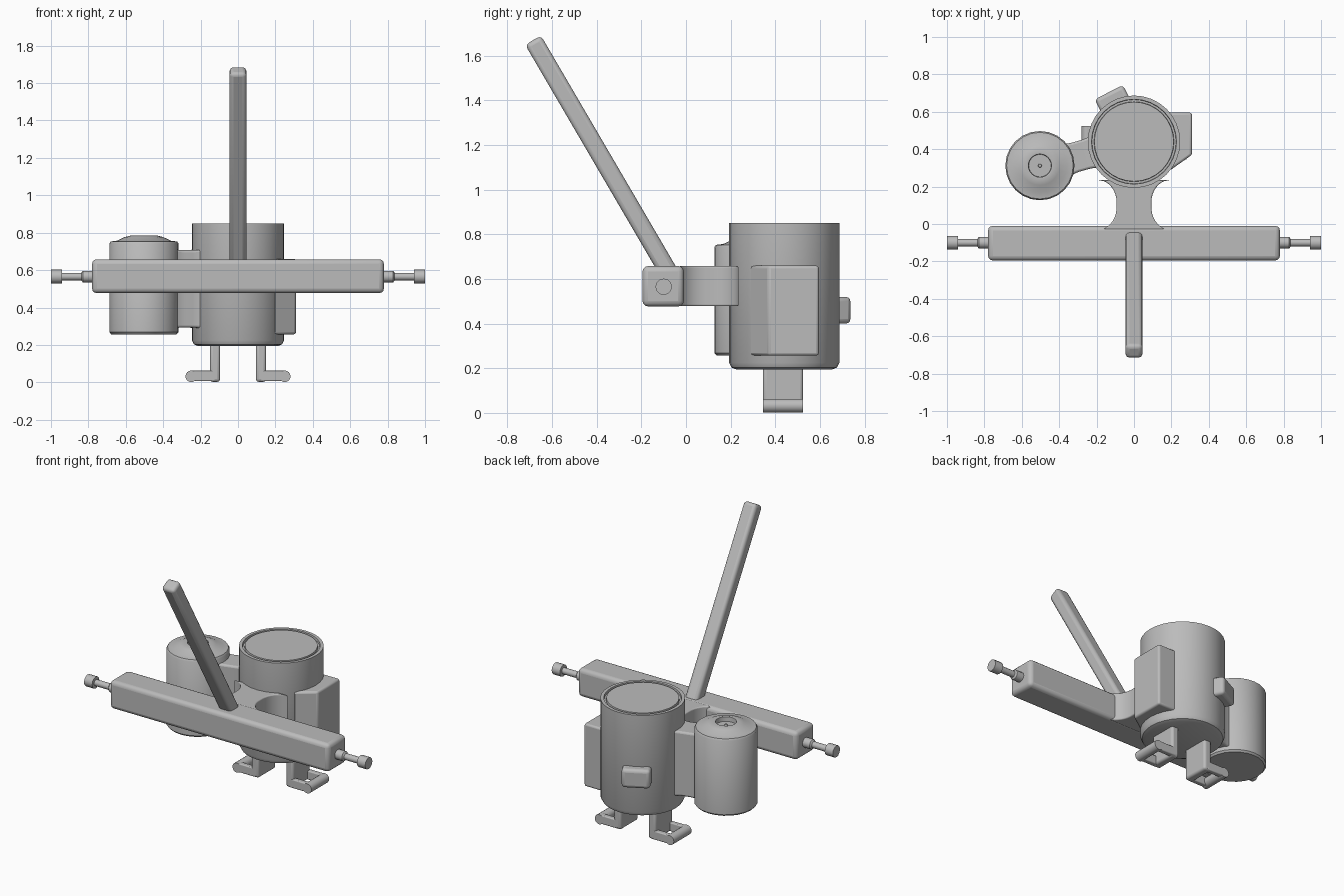
import bpy, bmesh, math
from mathutils import Vector, Matrix

cube = bpy.data.objects.get("Cube")
if cube:
    bpy.data.objects.remove(cube)

grey = bpy.data.materials.new("plain grey")
grey.use_nodes = True
COLOUR = (0.5, 0.5, 0.5, 1)
grey.diffuse_color = COLOUR
grey.node_tree.nodes["Principled BSDF"].inputs["Base Color"].default_value = COLOUR


def finish(name, bm, bevel=0, segments=3, smooth=True):
    bmesh.ops.recalc_face_normals(bm, faces=bm.faces)
    mesh = bpy.data.meshes.new(name)
    bm.to_mesh(mesh)
    bm.free()
    mesh.materials.append(grey)
    ob = bpy.data.objects.new(name, mesh)
    bpy.context.collection.objects.link(ob)
    if bevel:
        mod = ob.modifiers.new("Bevel", "BEVEL")
        mod.width, mod.segments = bevel, segments
        mod.limit_method, mod.angle_limit = "ANGLE", math.radians(40)
    if smooth:
        bpy.ops.object.select_all(action="DESELECT")
        ob.select_set(True)
        bpy.context.view_layer.objects.active = ob
        bpy.ops.object.shade_smooth_by_angle(angle=math.radians(35))
    return ob


def box(name, low, high, bevel=0, turn=Matrix()):
    low, high = Vector(low), Vector(high)
    bm = bmesh.new()
    bmesh.ops.create_cube(bm, size=1)
    bmesh.ops.scale(bm, vec=high - low, verts=bm.verts)
    bmesh.ops.translate(bm, vec=(low + high) / 2, verts=bm.verts)
    bm.transform(turn)
    return finish(name, bm, bevel)


def lathe(name, profile, place, sides):
    """Spin (radius, height) points about the local z axis."""
    bm = bmesh.new()
    verts = [bm.verts.new((r, 0, z)) for r, z in profile]
    edges = [bm.edges.new(pair) for pair in zip(verts, verts[1:])]
    bmesh.ops.spin(bm, geom=verts + edges, cent=(0, 0, 0), axis=(0, 0, 1),
                   angle=math.tau, steps=sides)
    bmesh.ops.remove_doubles(bm, verts=bm.verts, dist=0.0005)
    bm.transform(place)
    return finish(name, bm)


def prism(name, outline, bottom, top, bevel):
    bm = bmesh.new()
    face = bm.faces.new([bm.verts.new((x, y, bottom)) for x, y in outline])
    up = bmesh.ops.extrude_face_region(bm, geom=[face])["geom"]
    bmesh.ops.translate(bm, vec=(0, 0, top - bottom),
                        verts=[v for v in up if isinstance(v, bmesh.types.BMVert)])
    return finish(name, bm, bevel)


def flared_neck(name, start, end, width, height, flare_w, flare_h, reach, bevel):
    """Bridge whose half width and half height swell in arcs at both ends."""
    start, end = Vector(start), Vector(end)
    length = (end - start).length
    along = (end - start).normalized()
    side = along.cross(Vector((0, 0, 1)))
    bm, rings, steps = bmesh.new(), [], 40
    for i in range(steps + 1):
        d = length * i / steps
        near = max(0, 1 - min(d, length - d) / reach)
        swell = 1 - math.sqrt(1 - near * near)
        w, h = width + flare_w * swell, height + flare_h * swell
        rings.append([bm.verts.new(start + along * d + side * a * w + Vector((0, 0, b * h)))
                      for a, b in ((-1, -1), (1, -1), (1, 1), (-1, 1))])
    for a, b in zip(rings, rings[1:]):
        for k in range(4):
            n = (k + 1) % 4
            bm.faces.new((a[k], a[n], b[n], b[k]))
    bm.faces.new(rings[0])
    bm.faces.new(rings[-1])
    return finish(name, bm, bevel)


# Main drum with a rim groove, and the smaller side canister
lathe("main_drum", [(0, 0.195), (0.215, 0.195), (0.236, 0.203), (0.247, 0.225),
                    (0.247, 0.85), (0.227, 0.85), (0.225, 0.835), (0.214, 0.835),
                    (0.212, 0.85), (0, 0.85)],
      Matrix.Translation((0, 0.44, 0)), 32)
lathe("side_canister", [(0, 0.257), (0.175, 0.257), (0.185, 0.268), (0.185, 0.742),
                        (0.178, 0.753), (0.145, 0.757), (0.105, 0.776), (0.07, 0.785),
                        (0.062, 0.783), (0.06, 0.755), (0.01, 0.755), (0.008, 0.765),
                        (0, 0.765)],
      Matrix.Translation((-0.503, 0.312, 0)), 24)

# Bridges between drum, canister and crossbar
flared_neck("canister_bridge", (-0.41, 0.33, 0.5), (-0.16, 0.4, 0.5),
            0.08, 0.207, 0.06, 0.03, 0.11, 0.02)
flared_neck("crossbar_stem", (0, -0.03, 0.568), (0, 0.235, 0.568),
            0.093, 0.09, 0.1, 0, 0.12, 0.02)

# Crossbar and slanted lever
box("crossbar", (-0.78, -0.195, 0.477), (0.78, -0.01, 0.658), 0.025)
lean = Matrix.Translation((0, -0.07, 0.617)) @ Matrix.Rotation(math.radians(30.3), 4, "X")
box("lever", (-0.045, -0.041, 0), (0.045, 0.041, 1.22), 0.02, lean)

# End bolts
for side, label in ((-1, "right"), (1, "left")):
    place = Matrix.Translation((0, -0.1, 0.565)) @ Matrix.Rotation(side * math.pi / 2, 4, "Y")
    lathe(label + "_bolt", [(0, 0.76), (0.031, 0.76), (0.031, 0.83), (0.02, 0.838),
                            (0.02, 0.94), (0.037, 0.942), (0.037, 1), (0, 1)], place, 12)

# Side housing and rear latch
prism("side_housing", [(0.1, 0.595), (0.31, 0.595), (0.31, 0.37), (0.2, 0.292), (0.1, 0.292)],
      0.257, 0.66, 0.012)
turn = Matrix.Translation((0, 0.44, 0)) @ Matrix.Rotation(math.radians(27), 4, "Z")
box("rear_latch", (-0.085, 0.15, 0.4), (0.085, 0.297, 0.52), 0.02, turn)

# Feet: upright plate with an open frame at the bottom
for s, label in ((-1, "right"), (1, "left")):
    def span(name, x0, x1, y0, y1, z0, z1, bevel):
        box(label + name, (min(s * x0, s * x1), y0, z0), (max(s * x0, s * x1), y1, z1), bevel)
    span("_foot_plate", 0.096, 0.15, 0.345, 0.525, 0.003, 0.22, 0.015)
    for y in (0.345, 0.493):
        span("_foot_rail", 0.12, 0.26, y, y + 0.032, 0.006, 0.062, 0.006)
    bar = Matrix.Translation((s * 0.25, 0, 0.032)) @ Matrix.Rotation(-math.pi / 2, 4, "X")
    lathe(label + "_foot_bar", [(0, 0.345), (0.031, 0.345), (0.031, 0.525), (0, 0.525)], bar, 16)
